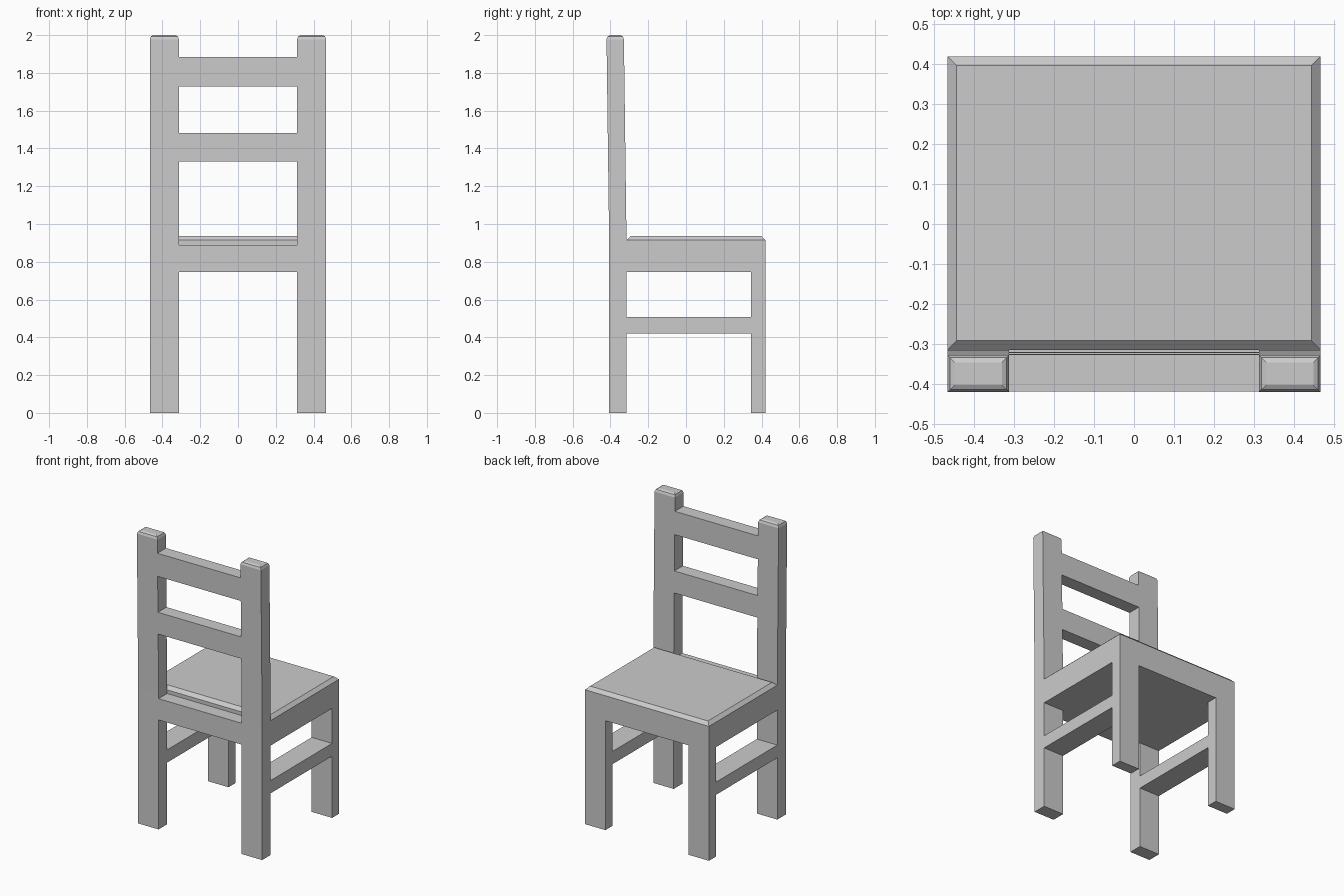
import bpy, bmesh

if "Cube" in bpy.data.objects:
    bpy.data.objects.remove(bpy.data.objects["Cube"])


def lean(z):
    # backward shift of the back frame above the seat
    return -0.014 * max(0.0, z - 0.92) / 1.08


def loft(name, rings, open_sides=(), mirror=False):
    """Stack rectangular rings (x0, x1, y0, y1, z); leave hidden sides open."""
    bm = bmesh.new()
    loops = [[bm.verts.new(p) for p in ((x0, y0, z), (x1, y0, z), (x1, y1, z), (x0, y1, z))]
             for x0, x1, y0, y1, z in rings]
    sides = ("back", "right", "front", "left")
    for a, b in zip(loops, loops[1:]):
        for i, side in enumerate(sides):
            if side not in open_sides:
                j = (i + 1) % 4
                bm.faces.new((a[i], a[j], b[j], b[i]))
    if "bottom" not in open_sides:
        bm.faces.new(loops[0][::-1])
    if "top" not in open_sides:
        bm.faces.new(loops[-1])
    mesh = bpy.data.meshes.new(name)
    bm.to_mesh(mesh)
    bm.free()
    obj = bpy.data.objects.new(name, mesh)
    bpy.context.collection.objects.link(obj)
    if mirror:
        obj.modifiers.new("mirror", "MIRROR").use_mirror_merge = False
    return obj


W, IN = 0.467, 0.313            # outer and inner edge of the legs
BACK, MID = -0.407, -0.315      # back frame depth
FRONT = 0.42


def back_ring(x0, x1, z, inset=0.0):
    d = lean(z)
    return (x0 + inset, x1 - inset, BACK + d + inset, MID + d - inset, z)


# Seat block with chamfered top
loft("seat", [(-W, W, MID, FRONT, 0.745), (-W, W, MID, FRONT, 0.915),
              (-W + 0.023, W - 0.023, MID + 0.023, FRONT - 0.023, 0.937)])

# Back posts with softened tops
loft("back_post", [back_ring(IN, W, 0.0), back_ring(IN, W, 0.92),
                   back_ring(IN, W, 1.978), back_ring(IN, W, 1.993, 0.006),
                   back_ring(IN, W, 2.0, 0.018)], mirror=True)

# Front legs
loft("front_leg", [(IN, W, 0.345, FRONT, 0.0), (IN, W, 0.345, FRONT, 0.745)],
     ("top",), mirror=True)

# Side stretchers
loft("side_stretcher", [(IN, W, MID, 0.345, 0.42), (IN, W, MID, 0.345, 0.507)],
     ("back", "front"), mirror=True)

# Rear seat rail and the two back slats
for name, z0, z1 in (("rear_rail", 0.745, 0.89), ("lower_slat", 1.332, 1.481),
                     ("upper_slat", 1.727, 1.885)):
    loft(name, [back_ring(-IN, IN, z0), back_ring(-IN, IN, z1)], ("left", "right"))
